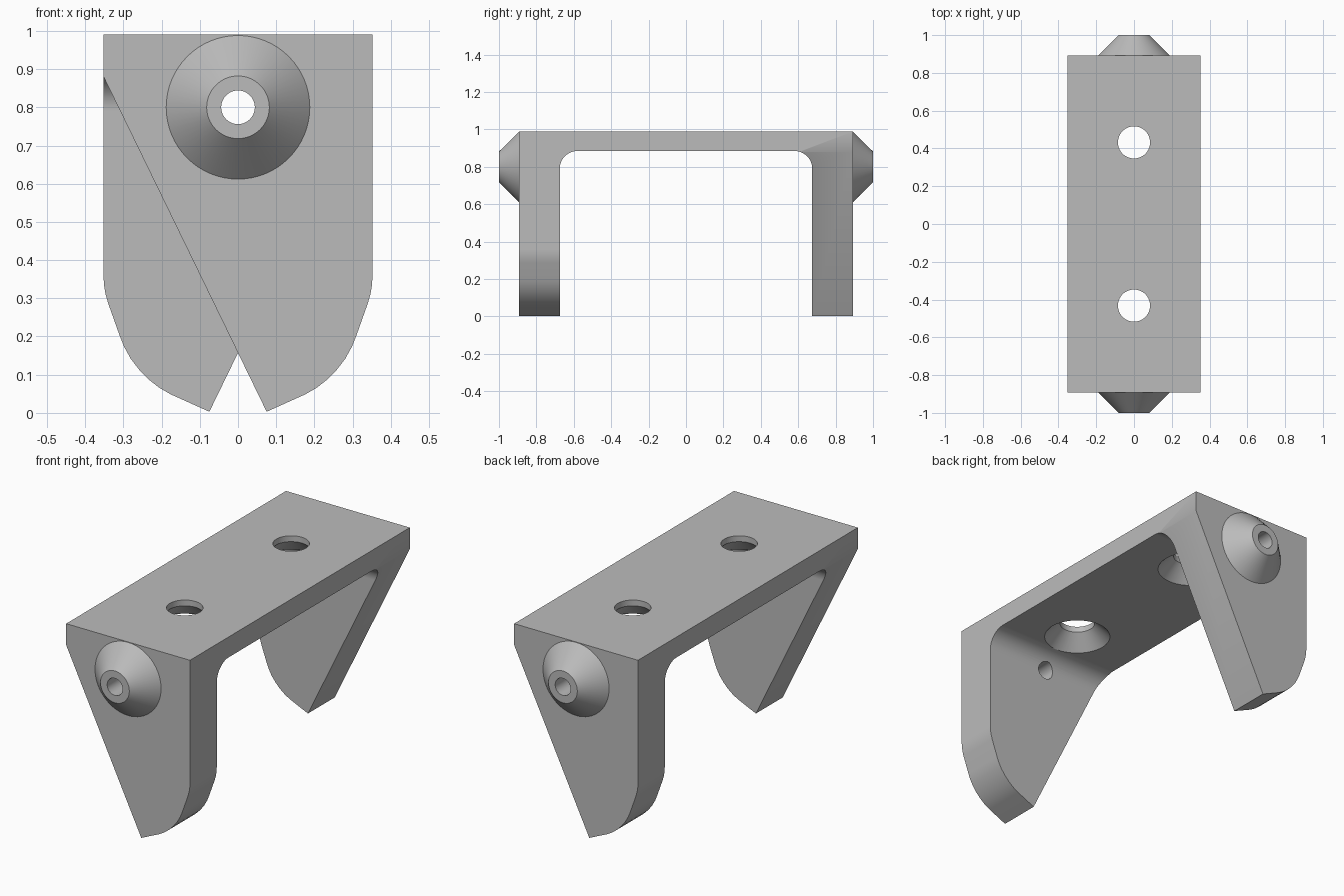
import bpy, bmesh, math
from mathutils import Matrix, Vector

if "Cube" in bpy.data.objects:
    bpy.data.objects.remove(bpy.data.objects["Cube"])

W, T, Y0 = 0.352, 0.99, 0.893          # half width, height, outer leg face
UNDER, INNER, FILLET = 0.885, 0.675, 0.095
BOSS_Z, HOLE_Y = 0.80, 0.432

grey = bpy.data.materials.new("grey")
grey.diffuse_color = (0.5, 0.5, 0.5, 1)
grey.use_nodes = True
grey.node_tree.nodes["Principled BSDF"].inputs["Base Color"].default_value = grey.diffuse_color


def make(name, bm):
    bmesh.ops.recalc_face_normals(bm, faces=bm.faces)
    me = bpy.data.meshes.new(name)
    bm.to_mesh(me)
    bm.free()
    me.materials.append(grey)
    ob = bpy.data.objects.new(name, me)
    bpy.context.collection.objects.link(ob)
    return ob


def prism(name, points, direction):
    """Extrude a flat outline along a direction."""
    bm = bmesh.new()
    face = bm.faces.new([bm.verts.new(p) for p in points])
    ext = bmesh.ops.extrude_face_region(bm, geom=[face])["geom"]
    bmesh.ops.translate(bm, vec=Vector(direction),
                        verts=[v for v in ext if isinstance(v, bmesh.types.BMVert)])
    return make(name, bm)


def lathe(name, profile, matrix, steps=64):
    """Spin a closed (radius, height) profile; radius 0 closes on the axis."""
    bm = bmesh.new()
    vs = [bm.verts.new((r, 0, h)) for r, h in profile]
    es = [bm.edges.new((vs[i], vs[(i + 1) % len(vs)])) for i in range(len(vs))]
    bmesh.ops.spin(bm, geom=vs + es, cent=(0, 0, 0), axis=(0, 0, 1),
                   angle=math.tau, steps=steps, use_merge=False)
    bmesh.ops.remove_doubles(bm, verts=bm.verts, dist=1e-5)
    bmesh.ops.dissolve_degenerate(bm, dist=1e-6, edges=bm.edges)
    bm.transform(matrix)
    return make(name, bm)


def activate(ob):
    bpy.ops.object.select_all(action='DESELECT')
    ob.select_set(True)
    bpy.context.view_layer.objects.active = ob


def cut(ob, cutter, operation):
    mod = ob.modifiers.new("cut", 'BOOLEAN')
    mod.operation, mod.solver, mod.object = operation, 'EXACT', cutter
    activate(ob)
    bpy.ops.object.modifier_apply(modifier=mod.name)
    bpy.data.objects.remove(cutter)


def finish(ob):
    activate(ob)
    bpy.ops.object.shade_smooth_by_angle(angle=math.radians(28))
    mod = ob.modifiers.new("even shading", 'WEIGHTED_NORMAL')
    mod.keep_sharp = True


# Half of the bridge: side profile with a rounded inner corner
side = [(0, T), (-Y0, T), (-Y0, 0), (-INNER, 0)]
for i in range(13):
    a = math.pi - i * math.pi / 24
    side.append((-INNER + FILLET + FILLET * math.cos(a),
                 UNDER - FILLET + FILLET * math.sin(a)))
side.append((0, UNDER))
bracket = prism("bracket", [(-W, y, z) for y, z in side], (2 * W, 0, 0))

# Leg outline: slanted on one edge, rounded on the other
outline = [(-0.5, 1.2), (-0.5, 1.184), (0.075, 0.003), (0.175, 0.048),
           (0.205, 0.065), (0.232, 0.086), (0.258, 0.112), (0.281, 0.142),
           (0.298, 0.173), (0.309, 0.2), (0.34, 0.287), (0.347, 0.312),
           (0.351, 0.336), (W, 0.36), (0.5, 0.5), (0.5, 1.2)]
cut(bracket, prism("leg_cutter", [(x, -1.2, z) for x, z in outline], (0, 1.4, 0)),
    'INTERSECT')

# Countersunk screw hole in the plate
cut(bracket, lathe("screw_cutter", [(0, 1.1), (0.085, 1.1), (0.085, 0.96),
                                    (0.18, 0.865), (0, 0.865)],
                   Matrix.Translation((0, -HOLE_Y, 0))), 'DIFFERENCE')

# Pivot hole through the leg
to_front = Matrix.Translation((0, 0, BOSS_Z)) @ Matrix.Rotation(math.pi / 2, 4, 'X')
cut(bracket, lathe("pivot_cutter", [(0, 0.5), (0.044, 0.5), (0.044, 1.1), (0, 1.1)],
                   to_front), 'DIFFERENCE')

# Add the other half by a half turn and weld the middle
bm = bmesh.new()
bm.from_mesh(bracket.data)
mid = [f for f in bm.faces if all(abs(v.co.y) < 1e-4 for v in f.verts)]
bmesh.ops.delete(bm, geom=mid, context='FACES')
half = bmesh.ops.duplicate(bm, geom=bm.verts[:] + bm.edges[:] + bm.faces[:])["geom"]
bmesh.ops.rotate(bm, matrix=Matrix.Rotation(math.pi, 3, 'Z'),
                 verts=[v for v in half if isinstance(v, bmesh.types.BMVert)])
bmesh.ops.remove_doubles(bm, verts=bm.verts, dist=1e-4)
bmesh.ops.recalc_face_normals(bm, faces=bm.faces)
bm.to_mesh(bracket.data)
bm.free()
finish(bracket)

# Conical pivot bosses with a bored centre, one on each leg
for name, turn in (("front_boss", 0), ("back_boss", math.pi)):
    finish(lathe(name, [(0.044, Y0), (0.188, Y0), (0.082, 1.0), (0.044, 1.0)],
                 Matrix.Rotation(turn, 4, 'Z') @ to_front))
